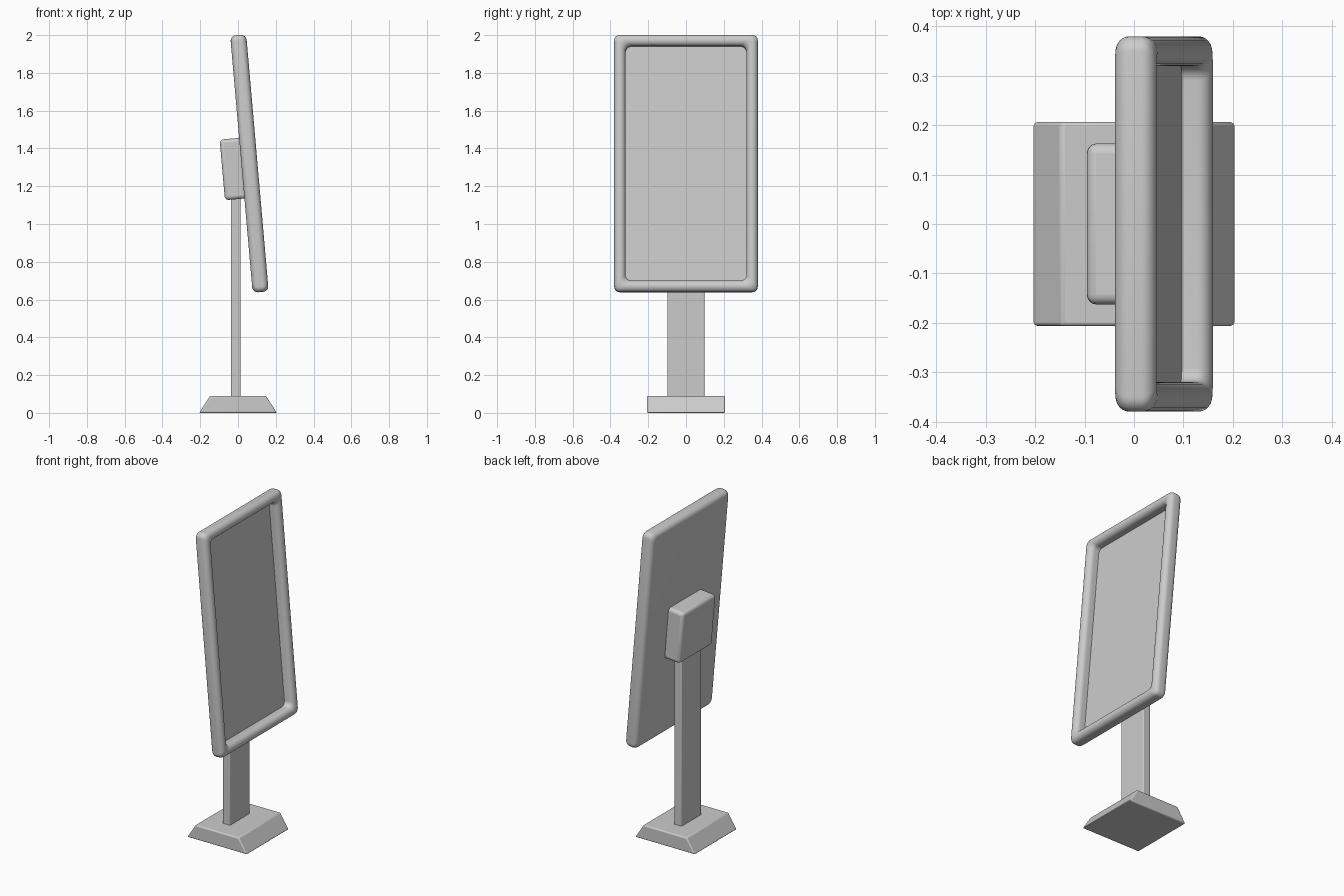
import bpy, bmesh
from math import radians, sin, cos, pi
from mathutils import Matrix

if "Cube" in bpy.data.objects:
    bpy.data.objects.remove(bpy.data.objects["Cube"])

TILT = Matrix.Translation((0.0605, 0, 1.32)) @ Matrix.Rotation(radians(-5), 4, 'Y')


def finish(name, bm, matrix=None, bevel=0.0, segments=4):
    bmesh.ops.recalc_face_normals(bm, faces=bm.faces)
    if matrix:
        bm.transform(matrix)
    mesh = bpy.data.meshes.new(name)
    bm.to_mesh(mesh)
    bm.free()
    obj = bpy.data.objects.new(name, mesh)
    bpy.context.collection.objects.link(obj)
    if bevel:
        mod = obj.modifiers.new("soft_edges", 'BEVEL')
        mod.width = bevel
        mod.segments = segments
        mod.limit_method = 'ANGLE'
    bpy.ops.object.select_all(action='DESELECT')
    obj.select_set(True)
    bpy.context.view_layer.objects.active = obj
    bpy.ops.object.shade_smooth_by_angle(angle=radians(40))
    return obj


def box(x0, x1, y, z0, z1):
    bm = bmesh.new()
    bmesh.ops.create_cube(bm, size=1)
    bm.transform(Matrix.Translation(((x0 + x1) / 2, 0, (z0 + z1) / 2))
                 @ Matrix.Diagonal((x1 - x0, 2 * y, z1 - z0, 1)))
    return bm


def rounded_loop(bm, x, hy, hz, r, n=6):
    verts = []
    for k, (sy, sz) in enumerate([(1, 1), (-1, 1), (-1, -1), (1, -1)]):
        for i in range(n + 1):
            a = (k + i / n) * pi / 2
            verts.append(bm.verts.new((x, sy * (hy - r) + r * cos(a),
                                       sz * (hz - r) + r * sin(a))))
    return verts


def arc(cd, cx, r, start, end, n=6):
    return [(cd + r * cos(radians(start + (end - start) * i / n)),
             cx + r * sin(radians(start + (end - start) * i / n))) for i in range(n + 1)]


# Base: trapezoid plinth
bm = bmesh.new()
profile = [(-0.206, 0), (0.206, 0), (0.148, 0.09), (-0.148, 0.09)]
face = bm.faces.new([bm.verts.new((x, -0.207, z)) for x, z in profile])
ext = bmesh.ops.extrude_face_region(bm, geom=[face])
bmesh.ops.translate(bm, vec=(0, 0.414, 0),
                    verts=[v for v in ext["geom"] if isinstance(v, bmesh.types.BMVert)])
finish("base", bm, bevel=0.008)

# Flat upright post
finish("post", box(-0.038, 0.014, 0.098, 0.08, 1.2), bevel=0.006)

# Mounting box behind the panel, tilted with it
finish("mount_box", box(-0.146, -0.03, 0.163, -0.182, 0.14), TILT, bevel=0.02)

# Display panel: rim cross-section (inset, depth) swept as rounded rectangles
t, r = 0.0425, 0.03
rim = (arc(r, -t + r, r, 270, 180) + arc(r, t - r, r, 180, 90)
       + arc(r, t - r, r, 90, 0) + [(0.06, -0.018)])
bm = bmesh.new()
loops = []
for i, (d, x) in enumerate(rim):
    if i and abs(d - rim[i - 1][0]) + abs(x - rim[i - 1][1]) < 1e-5:
        continue
    loops.append(rounded_loop(bm, x, 0.38 - d, 0.683 - d, 0.03))
for a, b in zip(loops, loops[1:]):
    for i in range(len(a)):
        j = (i + 1) % len(a)
        bm.faces.new((a[i], a[j], b[j], b[i]))
bm.faces.new(loops[0])      # back
bm.faces.new(loops[-1])     # recessed screen
finish("display_panel", bm, TILT)
